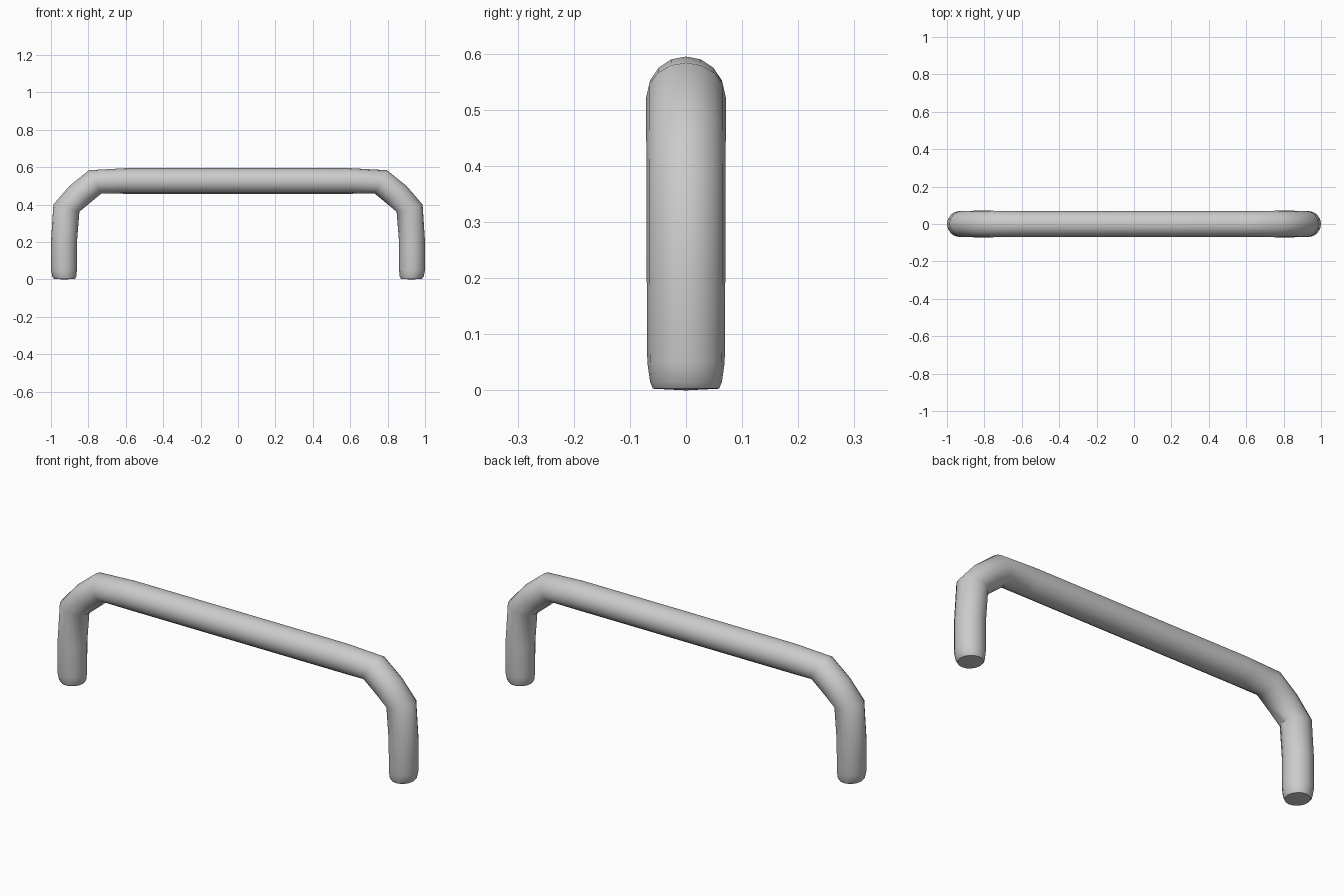
import bpy, bmesh, math
from mathutils import Vector

if "Cube" in bpy.data.objects:
    bpy.data.objects.remove(bpy.data.objects["Cube"])

SIDES = 16

# Cross-sections of the left half: outer (x, z), inner (x, z), half depth in y
half = [
    ((-0.983, 0.003), (-0.872, 0.003), 0.059),
    ((-0.993, 0.015), (-0.865, 0.015), 0.064),
    ((-1.000, 0.050), (-0.861, 0.050), 0.069),
    ((-1.000, 0.200), (-0.861, 0.200), 0.070),
    ((-0.987, 0.400), (-0.848, 0.362), 0.070),
    ((-0.902, 0.499), (-0.789, 0.411), 0.071),
    ((-0.797, 0.584), (-0.730, 0.460), 0.071),
    ((-0.600, 0.595), (-0.600, 0.458), 0.069),
]
mirrored = [((-o[0], o[1]), (-i[0], i[1]), d) for o, i, d in reversed(half)]
sections = half + mirrored

bm = bmesh.new()


def add_ring(outer, inner, depth):
    o, i = Vector((outer[0], 0, outer[1])), Vector((inner[0], 0, inner[1]))
    mid, arm = (o + i) / 2, (o - i) / 2
    side = Vector((0, depth, 0))
    angles = [2 * math.pi * k / SIDES for k in range(SIDES)]
    return [bm.verts.new(mid + arm * math.cos(a) + side * math.sin(a)) for a in angles]


# Bent tube
rings = [add_ring(*s) for s in sections]
for a, b in zip(rings, rings[1:]):
    for k in range(SIDES):
        n = (k + 1) % SIDES
        bm.faces.new((a[k], a[n], b[n], b[k]))

# Slightly domed feet
for ring in (rings[0], rings[-1]):
    c = sum((v.co for v in ring), Vector()) / SIDES
    tip = bm.verts.new((c.x, c.y, 0))
    for k in range(SIDES):
        bm.faces.new((ring[k], ring[(k + 1) % SIDES], tip))

bmesh.ops.recalc_face_normals(bm, faces=bm.faces)
mesh = bpy.data.meshes.new("handle_bar")
bm.to_mesh(mesh)
bm.free()
handle = bpy.data.objects.new("handle_bar", mesh)
bpy.context.collection.objects.link(handle)

# Smooth shading
bpy.context.view_layer.objects.active = handle
handle.select_set(True)
bpy.ops.object.shade_smooth_by_angle(angle=math.radians(40))
